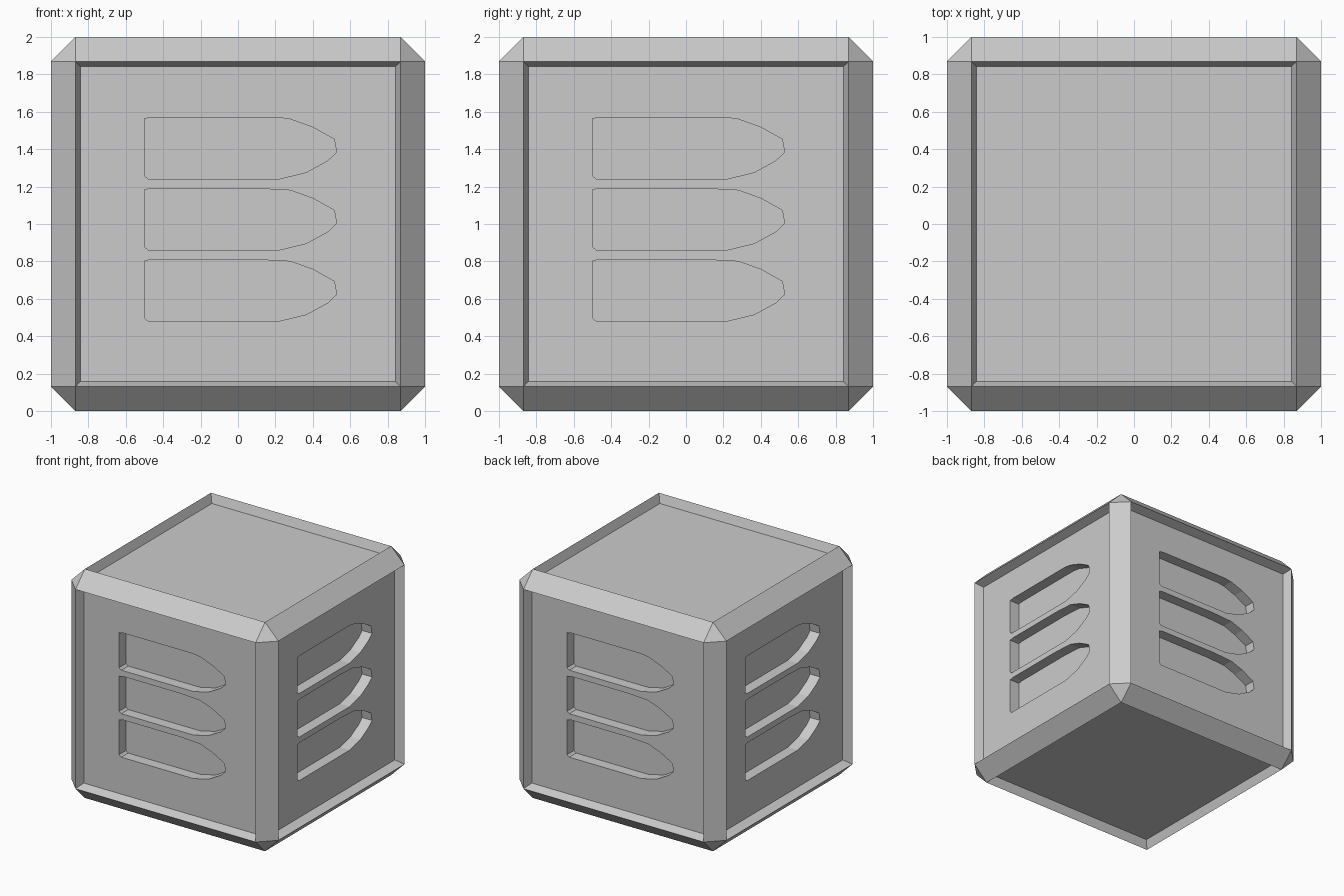
import bpy
import bmesh
from math import radians
from mathutils import Matrix, Vector

cube = bpy.data.objects.get("Cube")
if cube:
    bpy.data.objects.remove(cube, do_unlink=True)

CHAMFER = 0.13       # width of the bevelled edges
RIM = 0.04           # slope of the panel rim
PANEL_DEPTH = 0.075  # how far each panel is sunk
SLOT_DEPTH = 0.095   # how far each slot is cut into its panel

grey = bpy.data.materials.new("plain grey")
grey.use_nodes = True
colour = (0.6, 0.6, 0.6, 1)
grey.diffuse_color = colour
grey.node_tree.nodes["Principled BSDF"].inputs["Base Color"].default_value = colour


def make_object(name, bm):
    mesh = bpy.data.meshes.new(name)
    bmesh.ops.recalc_face_normals(bm, faces=bm.faces)
    bm.to_mesh(mesh)
    bm.free()
    mesh.materials.append(grey)
    obj = bpy.data.objects.new(name, mesh)
    bpy.context.collection.objects.link(obj)
    return obj


# Chamfered block with six sunken panels
bm = bmesh.new()
bmesh.ops.create_cube(bm, size=2, matrix=Matrix.Translation((0, 0, 1)))
bmesh.ops.bevel(bm, geom=bm.edges[:], offset=CHAMFER, offset_type='OFFSET',
                segments=1, profile=0.5, affect='EDGES')
bm.normal_update()
panels = [f for f in bm.faces if max(abs(c) for c in f.normal) > 0.99]
bmesh.ops.inset_individual(bm, faces=panels, thickness=RIM, depth=0)
# Push the inner panels straight in
for f in panels:
    n = f.normal.copy()
    for v in f.verts:
        v.co -= n * PANEL_DEPTH
block = make_object("slotted_block", bm)


# Bullet-shaped slot outline, relative to the height of its tip
def slot_outline(flat_end):
    return [(-0.50, 0.18), (-0.46, 0.187), (flat_end, 0.187), (0.28, 0.177),
            (0.40, 0.134), (0.515, 0.07), (0.527, 0), (0.48, -0.044),
            (0.365, -0.107), (0.22, -0.142), (-0.48, -0.142), (-0.50, -0.125)]


# Three slots on each of the four upright sides
bm = bmesh.new()
floor_y = -(1 - PANEL_DEPTH - SLOT_DEPTH)
for turn in range(4):
    spin = Matrix.Rotation(radians(90 * turn), 4, 'Z')
    for tip_z, flat_end in ((1.383, 0.21), (1.003, 0.09), (0.623, 0.09)):
        verts = [bm.verts.new(spin @ Vector((x, floor_y, tip_z + z)))
                 for x, z in slot_outline(flat_end)]
        face = bm.faces.new(verts)
        ext = bmesh.ops.extrude_face_region(bm, geom=[face])
        moved = [g for g in ext["geom"] if isinstance(g, bmesh.types.BMVert)]
        bmesh.ops.translate(bm, verts=moved, vec=spin @ Vector((0, -0.3, 0)))
cutter = make_object("slot_cutter", bm)
cutter.hide_render = True

# Cut the slots and drop the cutter
cut = block.modifiers.new("slots", 'BOOLEAN')
cut.operation = 'DIFFERENCE'
cut.solver = 'EXACT'
cut.object = cutter
bpy.context.view_layer.objects.active = block
block.select_set(True)
bpy.ops.object.modifier_apply(modifier=cut.name)
bpy.data.objects.remove(cutter, do_unlink=True)
